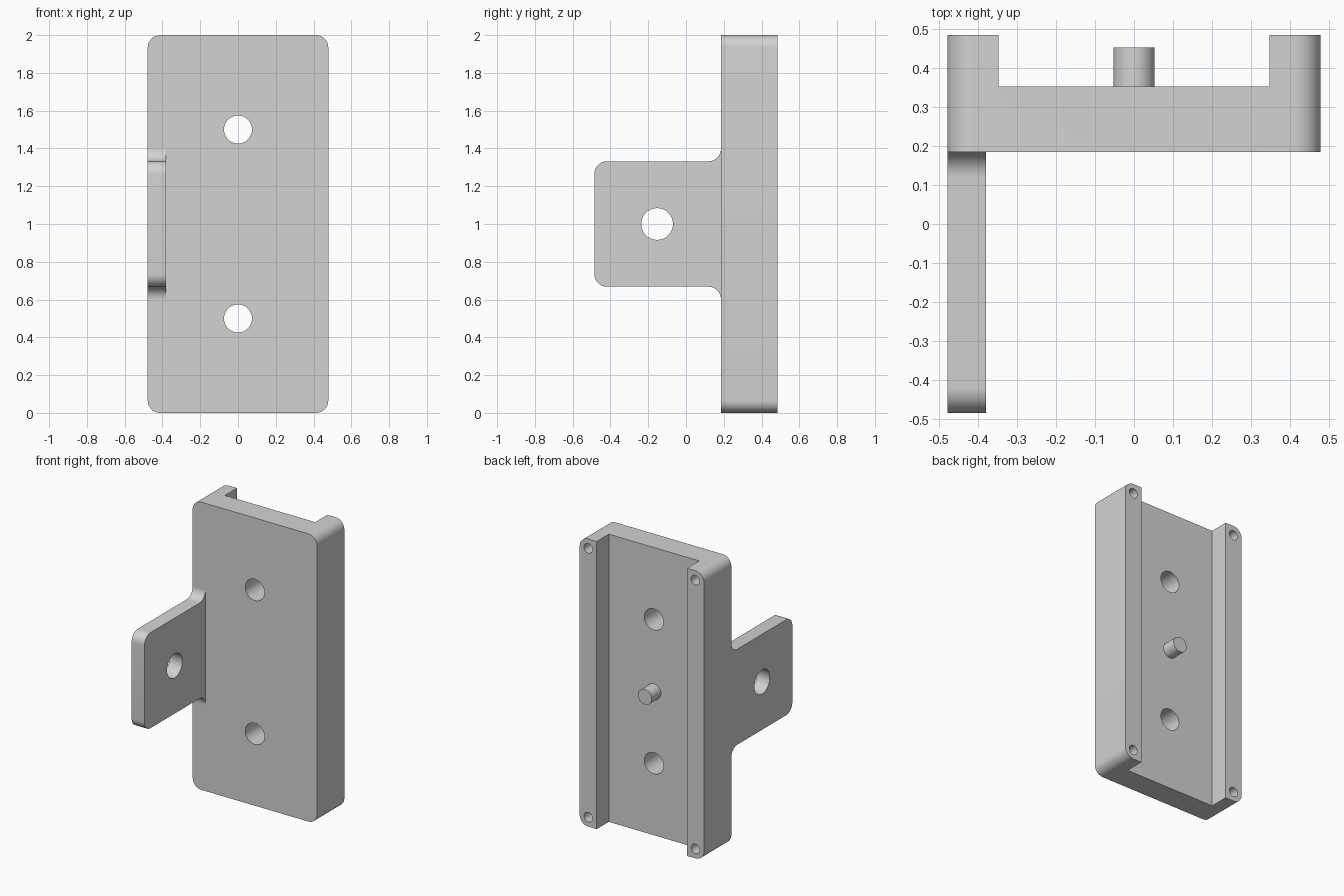
import bpy, bmesh, math
from mathutils import Vector

if "Cube" in bpy.data.objects:
    bpy.data.objects.remove(bpy.data.objects["Cube"], do_unlink=True)

grey = bpy.data.materials.new("light grey")
colour = (0.65, 0.65, 0.65, 1)
grey.diffuse_color = colour
grey.use_nodes = True
grey.node_tree.nodes["Principled BSDF"].inputs["Base Color"].default_value = colour

HALF_W, FRONT, BACK, FLOOR, INNER = 0.478, 0.185, 0.485, 0.352, 0.347
R = 0.066          # common fillet radius
MID = 1.0          # height of the centre line


def arc(cx, cy, r, start, end, steps=10):
    """Points along an arc, angles in degrees."""
    angles = [math.radians(start + (end - start) * i / steps) for i in range(steps + 1)]
    return [(cx + r * math.cos(a), cy + r * math.sin(a)) for a in angles]


def prism(name, outline, place, depth):
    """Extrude a 2D outline; place maps its points into space, depth is the extrusion."""
    bm = bmesh.new()
    face = bm.faces.new([bm.verts.new(place(u, v)) for u, v in outline])
    ext = bmesh.ops.extrude_face_region(bm, geom=[face])
    moved = [g for g in ext["geom"] if isinstance(g, bmesh.types.BMVert)]
    bmesh.ops.translate(bm, verts=moved, vec=Vector(depth))
    bmesh.ops.recalc_face_normals(bm, faces=bm.faces)
    mesh = bpy.data.meshes.new(name)
    bm.to_mesh(mesh)
    bm.free()
    mesh.materials.append(grey)
    obj = bpy.data.objects.new(name, mesh)
    bpy.context.collection.objects.link(obj)
    return obj


def rod_y(name, x, z, r, y0, y1):
    circle = arc(x, z, r, 0, 360, 40)[:-1]
    return prism(name, circle, lambda u, v: (u, y0, v), (0, y1 - y0, 0))


def activate(obj):
    bpy.ops.object.select_all(action="DESELECT")
    obj.select_set(True)
    bpy.context.view_layer.objects.active = obj


def cut(obj, cutter):
    cutter.hide_render = True
    activate(obj)
    mod = obj.modifiers.new("cut", "BOOLEAN")
    mod.operation, mod.solver, mod.object = "DIFFERENCE", "EXACT", cutter
    bpy.ops.object.modifier_apply(modifier=mod.name)
    bpy.data.objects.remove(cutter, do_unlink=True)


# Housing: rounded slab with an open channel along its back
cx = HALF_W - R
outline = (arc(cx, 2 - R, R, 0, 90) + arc(-cx, 2 - R, R, 90, 180)
           + arc(-cx, R, R, 180, 270) + arc(cx, R, R, 270, 360))
housing = prism("housing", outline, lambda u, v: (u, FRONT, v), (0, BACK - FRONT, 0))
channel = [(-INNER, FLOOR), (INNER, FLOOR), (INNER, 0.6), (-INNER, 0.6)]
cut(housing, prism("channel_cutter", channel, lambda u, v: (u, v, -0.1), (0, 0, 2.2)))

# Two through holes and four blind screw holes
for z in (0.5, 1.5):
    cut(housing, rod_y("through_cutter", 0, z, 0.074, 0.1, 0.6))
for x in (-cx, cx):
    for z in (R, 2 - R):
        cut(housing, rod_y("screw_cutter", x, z, 0.033, BACK - 0.2, 0.6))

# Locating peg in the channel
peg = rod_y("locating_peg", 0, MID, 0.053, FLOOR - 0.02, 0.452)

# Side tab: rounded outer corners, flared where it meets the housing
h = 0.332
upper = arc(FRONT - R, h + R, R, 360, 270) + arc(-BACK + R, h - R, R, 90, 180)
tab_outline = upper + [(y, -z) for y, z in reversed(upper)]
tab = prism("side_tab", tab_outline, lambda u, v: (-HALF_W, u, MID + v), (0.098, 0, 0))
pin = arc(-0.153, MID, 0.084, 0, 360, 40)[:-1]
cut(tab, prism("tab_hole_cutter", pin, lambda u, v: (-0.6, u, v), (0.4, 0, 0)))

for obj in (housing, peg, tab):
    activate(obj)
    bpy.ops.object.shade_smooth_by_angle(angle=math.radians(30))
